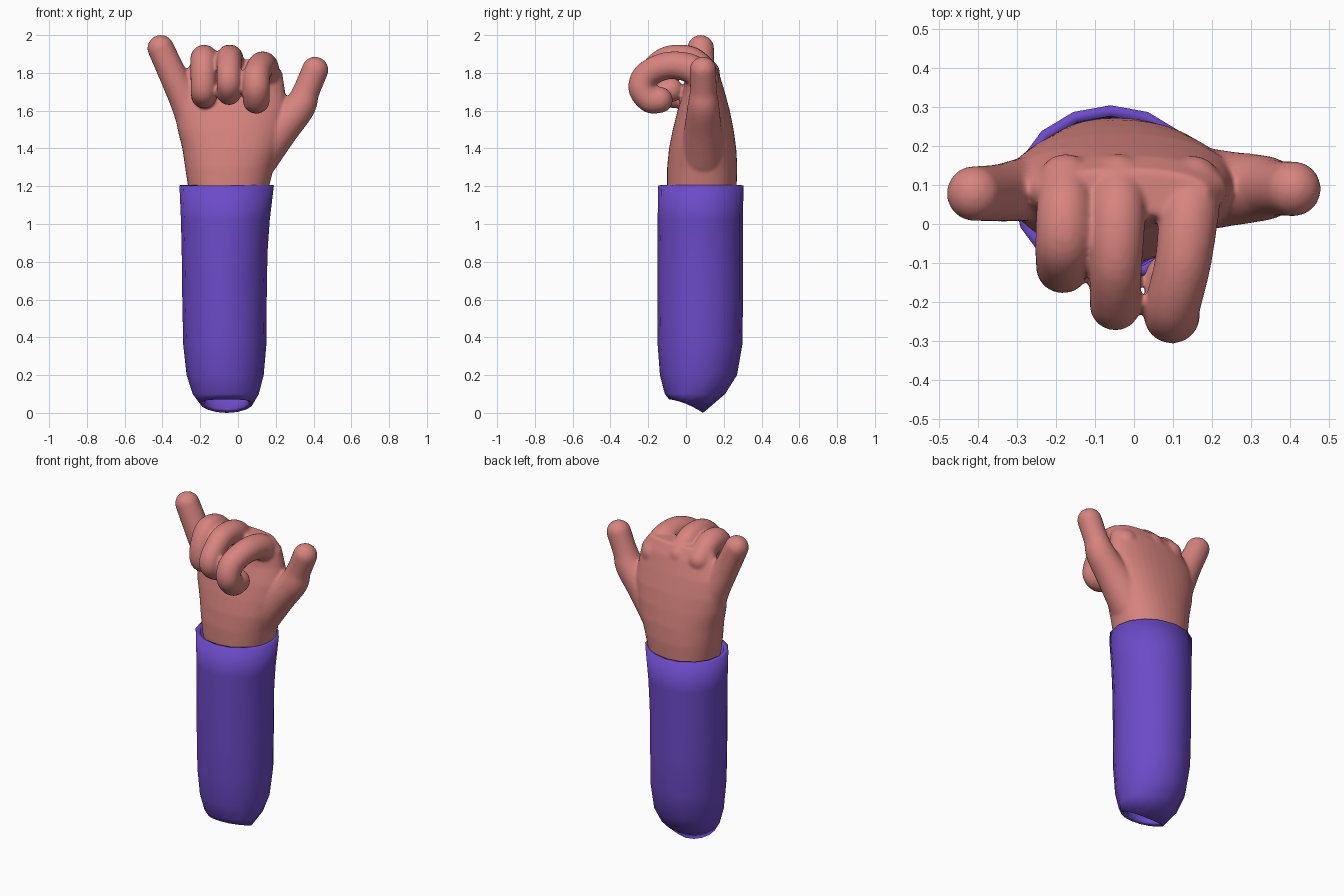
import bpy, bmesh, math
from mathutils import Vector, Matrix


def material(name, color):
    m = bpy.data.materials.new(name)
    m.diffuse_color = (*color, 1)
    return m


def make_object(name, bm, mat):
    bmesh.ops.recalc_face_normals(bm, faces=bm.faces)
    me = bpy.data.meshes.new(name)
    bm.to_mesh(me)
    bm.free()
    me.materials.append(mat)
    ob = bpy.data.objects.new(name, me)
    bpy.context.collection.objects.link(ob)
    return ob


def loft(bm, sections, sides, caps, power=1.0):
    """Rings from (z, x0, x1, y0, y1[, tilt]); tilt lowers the back of a ring."""
    rings = []
    for z, x0, x1, y0, y1, *tilt in sections:
        t = tilt[0] if tilt else 0
        ring = []
        for i in range(sides):
            a = 2 * math.pi * i / sides
            c, s = math.cos(a), math.sin(a)
            px = math.copysign(abs(c) ** power, c)
            py = math.copysign(abs(s) ** power, s)
            ring.append(bm.verts.new(((x0 + x1) / 2 + px * (x1 - x0) / 2,
                                      (y0 + y1) / 2 + py * (y1 - y0) / 2,
                                      z - t * s - t * s * s / 3)))
        rings.append(ring)
    for a, b in zip(rings, rings[1:]):
        for i in range(sides):
            j = (i + 1) % sides
            bm.faces.new((a[i], a[j], b[j], b[i]))
    if caps:
        bm.faces.new(rings[0][::-1])
        bm.faces.new(rings[-1])


def finger(bm, pts, steps=8):
    """Dense spheres along a Catmull-Rom path of (x, y, z, radius)."""
    p = [Vector(q) for q in pts]
    p = [2 * p[0] - p[1]] + p + [2 * p[-1] - p[-2]]
    for k in range(1, len(p) - 2):
        a, b, c, d = p[k - 1:k + 3]
        last = k == len(p) - 3
        for i in range(steps + (1 if last else 0)):
            t = i / steps
            q = 0.5 * (2 * b + (c - a) * t + (2 * a - 5 * b + 4 * c - d) * t * t
                       + (3 * b - a - 3 * c + d) * t ** 3)
            bmesh.ops.create_icosphere(bm, subdivisions=3, radius=q[3],
                                       matrix=Matrix.Translation(q.xyz))


skin = material("skin", (0.68, 0.23, 0.21))
cloth = material("cloth", (0.15, 0.07, 0.58))

# Sleeve: open tube, rounded below with a tilted opening
bm = bmesh.new()
loft(bm, [
    (0.048, -0.20, 0.08, -0.09, 0.09, 0.036),
    (0.10, -0.24, 0.11, -0.112, 0.207),
    (0.20, -0.272, 0.136, -0.138, 0.27),
    (0.36, -0.29, 0.15, -0.15, 0.298),
    (0.60, -0.295, 0.152, -0.152, 0.302),
    (0.85, -0.298, 0.156, -0.152, 0.302),
    (1.02, -0.302, 0.168, -0.15, 0.302),
    (1.205, -0.31, 0.19, -0.148, 0.304)], 16, False)
sleeve = make_object("sleeve", bm, cloth)
sol = sleeve.modifiers.new("thickness", 'SOLIDIFY')
sol.thickness = 0.028
sol.offset = -1

# Palm and wrist
bm = bmesh.new()
loft(bm, [
    (1.05, -0.24, 0.14, -0.08, 0.24),
    (1.20, -0.265, 0.165, -0.10, 0.268),
    (1.30, -0.28, 0.19, -0.10, 0.272),
    (1.40, -0.295, 0.225, -0.09, 0.266),
    (1.50, -0.32, 0.25, -0.07, 0.252),
    (1.60, -0.335, 0.265, -0.045, 0.232),
    (1.70, -0.33, 0.25, -0.015, 0.205),
    (1.80, -0.28, 0.235, 0.0, 0.175),
    (1.87, -0.24, 0.19, 0.02, 0.14)], 40, True, 0.9)

# Extended thumb and little finger
finger(bm, [(0.10, 0.09, 1.36, 0.12), (0.22, 0.09, 1.50, 0.10),
            (0.325, 0.092, 1.62, 0.085), (0.36, 0.092, 1.70, 0.072),
            (0.408, 0.09, 1.815, 0.071)])
finger(bm, [(-0.20, 0.09, 1.45, 0.10), (-0.265, 0.09, 1.62, 0.085),
            (-0.34, 0.08, 1.78, 0.075), (-0.409, 0.078, 1.93, 0.071)])

# Curled index, middle and ring fingers
finger(bm, [(0.15, 0.10, 1.76, 0.075), (0.14, 0.02, 1.825, 0.077),
            (0.125, -0.10, 1.838, 0.073), (0.10, -0.205, 1.79, 0.072),
            (0.097, -0.234, 1.72, 0.072), (0.097, -0.19, 1.66, 0.072),
            (0.097, -0.14, 1.657, 0.07)])
finger(bm, [(-0.04, 0.11, 1.80, 0.07), (-0.042, 0.02, 1.87, 0.072),
            (-0.046, -0.10, 1.873, 0.068), (-0.048, -0.19, 1.80, 0.066),
            (-0.048, -0.203, 1.74, 0.066), (-0.048, -0.14, 1.696, 0.066),
            (-0.048, -0.08, 1.71, 0.065)])
finger(bm, [(-0.175, 0.11, 1.80, 0.07), (-0.178, 0.03, 1.866, 0.073),
            (-0.18, -0.05, 1.868, 0.073), (-0.182, -0.10, 1.79, 0.07),
            (-0.182, -0.105, 1.71, 0.069), (-0.18, -0.06, 1.68, 0.069)])
hand = make_object("hand", bm, skin)

# Fuse the hand into one smooth skin
rm = hand.modifiers.new("fuse", 'REMESH')
rm.mode = 'VOXEL'
rm.voxel_size = 0.009
rm.use_smooth_shade = True
sm = hand.modifiers.new("soften", 'SMOOTH')
sm.factor = 0.5
sm.iterations = 6

# Smooth shading on the sleeve with sharp rims
bpy.ops.object.select_all(action='DESELECT')
sleeve.select_set(True)
bpy.context.view_layer.objects.active = sleeve
bpy.ops.object.shade_smooth_by_angle(angle=math.radians(45))
